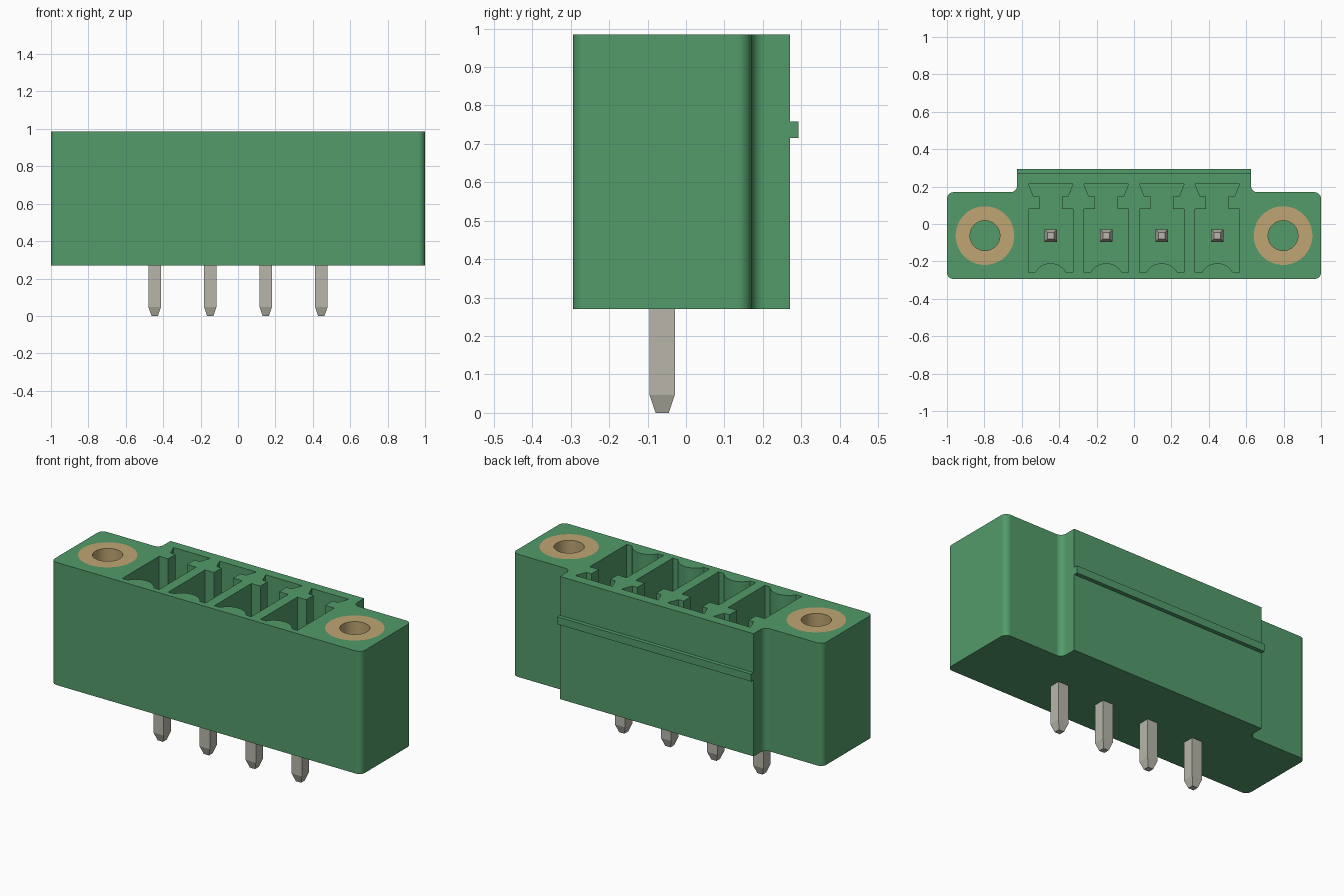
import bpy, bmesh, math
from mathutils import Vector

cube = bpy.data.objects.get("Cube")
if cube:
    bpy.data.objects.remove(cube, do_unlink=True)

BOTTOM, TOP = 0.27, 0.985
AXIS_Y = -0.062
PIN_X = [(i - 1.5) * 0.297 for i in range(4)]
EAR_X = (-0.797, 0.797)
INSERT_Z = 0.5


def material(name, rgb):
    m = bpy.data.materials.new(name)
    m.use_nodes = True
    m.diffuse_color = (*rgb, 1)
    m.node_tree.nodes["Principled BSDF"].inputs["Base Color"].default_value = (*rgb, 1)
    return m


green = material("green plastic", (0.084, 0.328, 0.144))
brass = material("brass", (0.52, 0.375, 0.17))
metal = material("tinned metal", (0.48, 0.468, 0.402))


def make_object(name, bm, mat):
    bmesh.ops.recalc_face_normals(bm, faces=bm.faces)
    mesh = bpy.data.meshes.new(name)
    bm.to_mesh(mesh)
    bm.free()
    mesh.materials.append(mat)
    obj = bpy.data.objects.new(name, mesh)
    bpy.context.collection.objects.link(obj)
    return obj


def smooth(obj):
    bpy.ops.object.select_all(action='DESELECT')
    obj.select_set(True)
    bpy.context.view_layer.objects.active = obj
    bpy.ops.object.shade_smooth_by_angle(angle=math.radians(30))


def prism(bm, points, z0, z1):
    face = bm.faces.new([bm.verts.new((x, y, z0)) for x, y in points])
    up = bmesh.ops.extrude_face_region(bm, geom=[face], use_keep_orig=True)
    verts = [v for v in up["geom"] if isinstance(v, bmesh.types.BMVert)]
    bmesh.ops.translate(bm, verts=verts, vec=(0, 0, z1 - z0))


def circle(x, y, r, n=48):
    return [(x + r * math.cos(math.tau * i / n), y + r * math.sin(math.tau * i / n))
            for i in range(n)]


def rounded(corners, steps=8):
    """Replace each right-angle corner (x, y, radius) by an arc."""
    out = []
    for i, (x, y, r) in enumerate(corners):
        p = Vector((x, y))
        if r == 0:
            out.append((x, y))
            continue
        a = (Vector(corners[i - 1][:2]) - p).normalized() * r
        b = (Vector(corners[(i + 1) % len(corners)][:2]) - p).normalized() * r
        for k in range(steps + 1):
            t = k / steps * math.pi / 2
            out.append(tuple(p + a * (1 - math.sin(t)) + b * (1 - math.cos(t))))
    return out


# Housing outline, mirrored left to right
half = [(1, -0.294, 0.035), (1, 0.17, 0.035), (0.625, 0.17, 0.035), (0.625, 0.27, 0)]
outline = rounded(half + [(-x, y, r) for x, y, r in reversed(half)])
bm = bmesh.new()
prism(bm, outline, BOTTOM, TOP)
housing = make_object("housing", bm, green)

# Contact pockets with a keyed slot and a rounded bump on the front wall
R, A = 0.096, math.radians(60)
side = [(0.119, -0.26), (0.119, 0.08), (0.061, 0.08), (0.061, 0.148),
        (0.093, 0.148), (0.119, 0.213)]
bump = [(R * math.sin(A * t / 8), -0.21 - R * (1 - math.cos(A * t / 8)))
        for t in range(-8, 9)]
pocket = bump[:1] + bump[1:-1] + bump[-1:]
pocket = [(x, max(y, -0.26)) for x, y in pocket]
pocket += side + [(-x, y) for x, y in reversed(side)]
bm = bmesh.new()
for cx in PIN_X:
    prism(bm, [(cx + x, y) for x, y in pocket], 0.37, TOP + 0.1)
for cx in EAR_X:
    prism(bm, circle(cx, AXIS_Y, 0.157), INSERT_Z, TOP + 0.1)
cutter = make_object("pocket_cutter", bm, green)
cutter.hide_render = True

cut = housing.modifiers.new("pockets", 'BOOLEAN')
cut.operation = 'DIFFERENCE'
cut.solver = 'EXACT'
cut.object = cutter
bpy.context.view_layer.update()
carved = bpy.data.meshes.new_from_object(
    housing.evaluated_get(bpy.context.evaluated_depsgraph_get()))
housing.modifiers.clear()
housing.data = carved
bpy.data.objects.remove(cutter, do_unlink=True)
smooth(housing)
housing.modifiers.new("flat_normals", 'WEIGHTED_NORMAL').keep_sharp = True

# Latch rib along the back
bm = bmesh.new()
prism(bm, [(-0.625, 0.26), (0.625, 0.26), (0.625, 0.293), (-0.625, 0.293)], 0.715, 0.758)
make_object("latch_rib", bm, green)

# Brass inserts in the two mounting ears
for name, cx in zip(("right_insert", "left_insert"), EAR_X):
    bm = bmesh.new()
    rings = [[bm.verts.new((x, y, z)) for x, y in circle(cx, AXIS_Y, r)]
             for r, z in ((0.157, INSERT_Z), (0.157, TOP), (0.08, TOP), (0.08, INSERT_Z))]
    for a, b in zip(rings, rings[1:] + rings[:1]):
        for i in range(len(a)):
            j = (i + 1) % len(a)
            bm.faces.new((a[i], a[j], b[j], b[i]))
    # Leave the underside open so the housing floor shows in the bore
    smooth(make_object(name, bm, brass))

# Square contact pins with tapered ends
for n, cx in enumerate(PIN_X):
    bm = bmesh.new()
    loops = []
    for z, h in ((0, 0.017), (0.047, 0.033), (0.76, 0.033), (0.8, 0.017)):
        loops.append([bm.verts.new((cx + sx * h, AXIS_Y + sy * h, z))
                      for sx, sy in ((-1, -1), (1, -1), (1, 1), (-1, 1))])
    for a, b in zip(loops, loops[1:]):
        for i in range(4):
            j = (i + 1) % 4
            bm.faces.new((a[i], a[j], b[j], b[i]))
    bm.faces.new(loops[0])
    bm.faces.new(loops[-1])
    make_object(f"contact_pin_{n + 1}", bm, metal)
